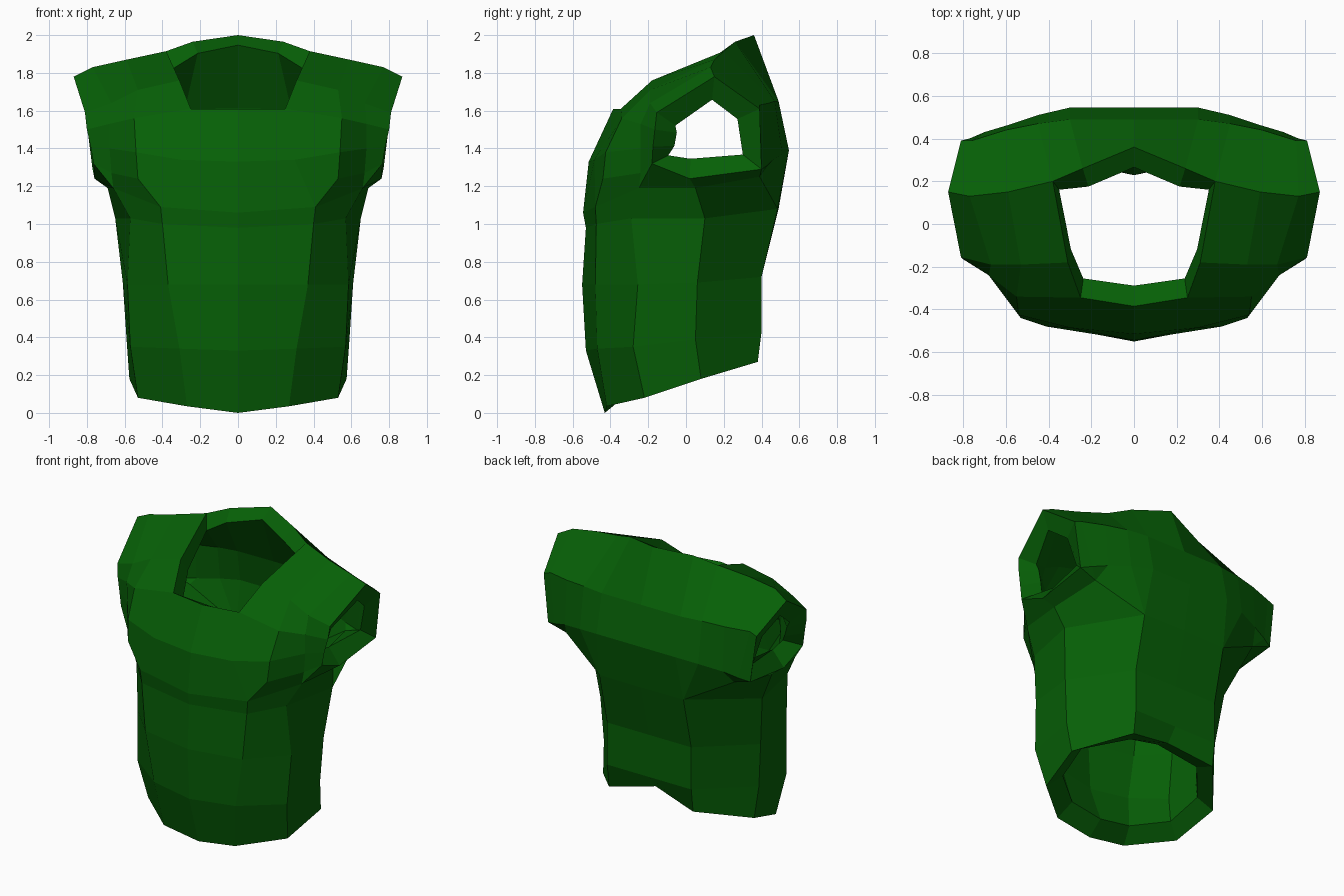
import bpy, bmesh
from mathutils import Vector

if "Cube" in bpy.data.objects:
    bpy.data.objects.remove(bpy.data.objects["Cube"])

green = bpy.data.materials.new("dark_green")
green.diffuse_color = (0.002, 0.115, 0.002, 1)
green.use_nodes = True
green.node_tree.nodes["Principled BSDF"].inputs["Base Color"].default_value = green.diffuse_color

bm = bmesh.new()


def face(points):
    """Add a face and its mirror image, skipping repeated corners."""
    pts = list(dict.fromkeys(points))
    for side in (1, -1):
        bm.faces.new([bm.verts.new((x * side, y, z)) for x, y, z in pts])


def grid(rows):
    for a, b in zip(rows, rows[1:]):
        for i in range(len(a) - 1):
            face((a[i], a[i + 1], b[i + 1], b[i]))


# shared points: shoulder, neck, underarm and waist corners
neck_side, arm_top = (.38, .2, 1.915), (.87, .15, 1.78)
shoulder, shoulder_out = (.59, .15, 1.87), (.77, .13, 1.83)
chest, chest_mid = (.41, -.48, 1.09), (.53, -.44, 1.24)
sleeve_low, chest_out = (.67, -.24, 1.27), (.765, -.18, 1.32)
pit_front, pit_mid, pit_back = (.66, -.25, 1.19), (.69, .05, 1.19), (.64, .39, 1.25)
side_top, back_top = (.65, .1, 1.03), (.32, .485, 1.08)
rim_back = (.77, .4, 1.29)

# torso tube, hem upward, front centre round to back centre
waist = [(0, -.53, .98), (.4, -.475, 1.0), (.57, -.29, 1.03), side_top, back_top, (0, .49, 1.08)]
grid([
    [(0, -.43, 0), (.27, -.42, .035), (.53, -.22, .08), (.575, .08, .18), (.32, .38, .27), (0, .33, .34)],
    [(0, -.53, .33), (.31, -.47, .34), (.57, -.28, .35), (.59, .05, .39), (.32, .4, .43), (0, .4, .43)],
    [(0, -.55, .68), (.37, -.48, .68), (.585, -.255, .68), (.61, .06, .69), (.32, .4, .72), (0, .4, .72)],
    waist,
])

# ledge under the chest and side panel up to the underarm
grid([waist[:4], [(0, -.545, 1.06), chest, pit_front, pit_mid]])
face((side_top, back_top, pit_back, pit_mid))
face((chest, chest_mid, sleeve_low, pit_front))
face((sleeve_low, chest_out, pit_front))

# underarm flare out to the armhole rim
grid([[pit_front, pit_mid, pit_back], [chest_out, (.76, .02, 1.24), rim_back]])

# front panel and shoulder
neck_low, neck_mid = (.25, -.345, 1.61), (.31, -.18, 1.76)
row_c = [neck_low, (.55, -.34, 1.56), (.68, -.24, 1.53), (.8, -.165, 1.5)]
grid([
    [(0, -.545, 1.06), chest, chest_mid, sleeve_low, chest_out],
    [(0, -.515, 1.33), (.3, -.485, 1.34), (.54, -.425, 1.38), (.68, -.24, 1.4), (.78, -.175, 1.41)],
    [(0, -.385, 1.61)] + row_c,
])
grid([
    row_c,
    [neck_mid, (.53, -.19, 1.71), (.67, -.19, 1.64), (.81, -.155, 1.59)],
    [neck_side, shoulder, shoulder_out, arm_top],
])

# back panel from collar down to the waist
grid([
    [(0, .36, 2.0), (.24, .26, 1.965), neck_side, shoulder, shoulder_out, arm_top],
    [(0, .49, 1.65), (.3, .49, 1.65), (.45, .47, 1.65), (.6, .44, 1.64), (.76, .39, 1.63), (.81, .39, 1.61)],
    [(0, .545, 1.39), (.3, .545, 1.39), (.45, .51, 1.37), (.6, .46, 1.34), (.7, .43, 1.31), rim_back],
    [(0, .49, 1.08), back_top, back_top, pit_back, pit_back, pit_back],
])

# weld the panels and make normals face outward
bmesh.ops.remove_doubles(bm, verts=bm.verts[:], dist=0.001)
bmesh.ops.recalc_face_normals(bm, faces=bm.faces[:])
front = min(bm.faces, key=lambda f: f.calc_center_median().y)
if front.normal.dot(Vector((0, -1, 0))) < 0:
    bmesh.ops.reverse_faces(bm, faces=bm.faces[:])
bm.normal_update()

# lining: an inward copy of the cloth, thicker at the armholes, raised at the hem
outer_faces = bm.faces[:]
rim_edges = [e for e in bm.edges if e.is_boundary]
lining = {}
for v in bm.verts[:]:
    at_rim = v.is_boundary
    depth = 0.135 if at_rim and abs(v.co.x) > .74 else 0.108
    co = v.co - v.normal * depth
    if at_rim and v.co.z < .2:
        co.z += .06
    lining[v] = bm.verts.new(co)
for e in rim_edges:
    loop = e.link_loops[0]
    a, b = loop.vert, loop.link_loop_next.vert
    bm.faces.new((b, a, lining[a], lining[b]))
for f in outer_faces:
    bm.faces.new([lining[v] for v in reversed(f.verts[:])])

mesh = bpy.data.meshes.new("vest")
bm.to_mesh(mesh)
bm.free()
mesh.materials.append(green)
vest = bpy.data.objects.new("vest", mesh)
bpy.context.collection.objects.link(vest)
